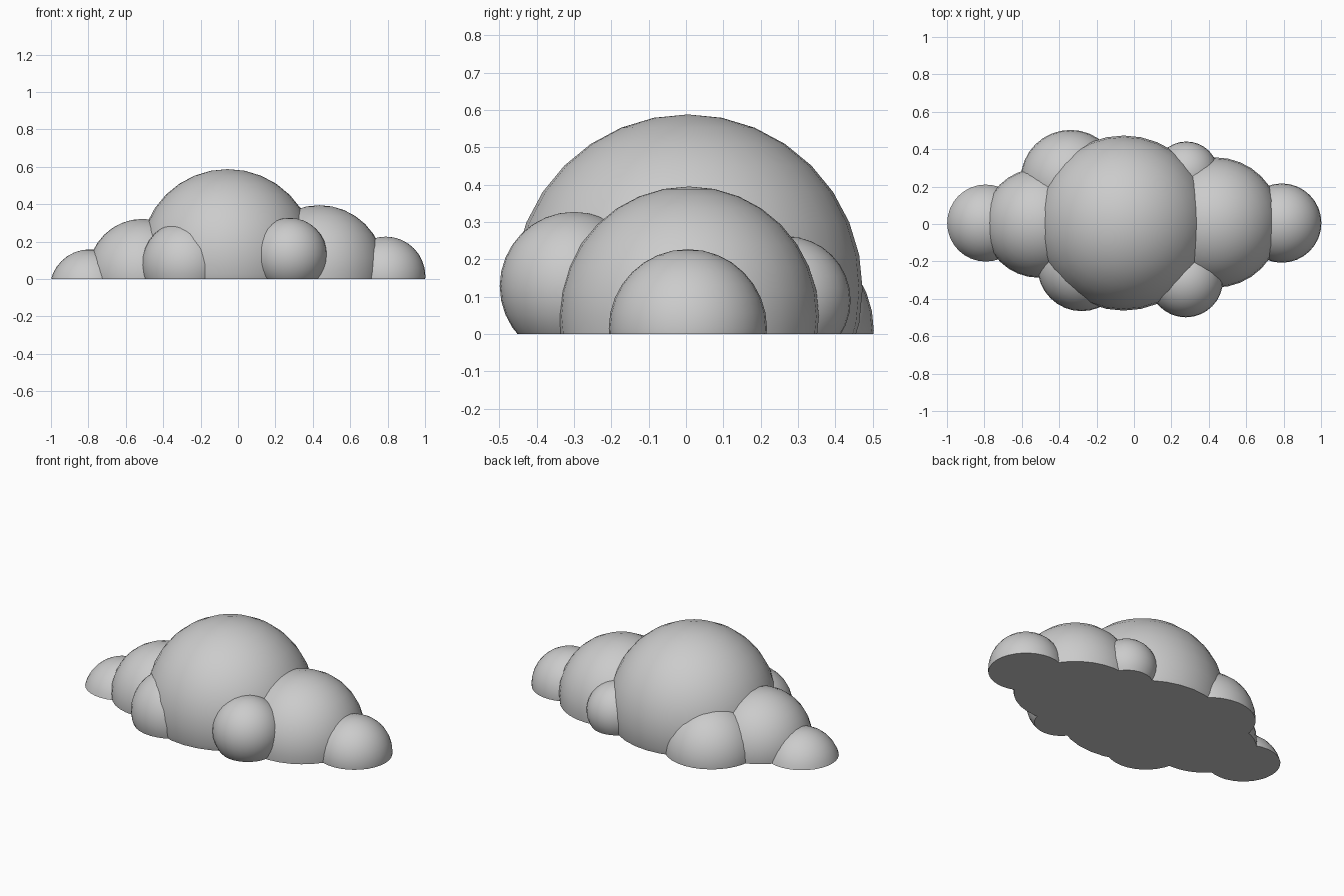
import bpy, bmesh
from mathutils import Matrix

if "Cube" in bpy.data.objects:
    bpy.data.objects.remove(bpy.data.objects["Cube"])

# Cloud puffs: name, centre (x, y, z), radius
PUFFS = [
    ("main_puff",        (-0.055, 0.005, 0.12),  0.468),
    ("right_puff",       (0.435, 0.008, 0.047),  0.348),
    ("right_end_puff",   (0.79, 0.005, 0.015),   0.212),
    ("left_puff",        (-0.51, 0.005, 0.03),   0.292),
    ("left_end_puff",    (-0.793, 0.005, -0.055), 0.214),
    ("front_right_puff", (0.277, -0.30, 0.128),  0.199),
    ("front_left_puff",  (-0.28, -0.23, 0.075),  0.236),
    ("back_left_puff",   (-0.34, 0.237, 0.01),   0.266),
    ("back_right_puff",  (0.28, 0.27, 0.09),     0.171),
]


def puff(name, centre, radius):
    """Smooth sphere sliced flat on the ground plane, with a closed underside."""
    bm = bmesh.new()
    bmesh.ops.create_uvsphere(bm, u_segments=32, v_segments=16, radius=radius,
                              matrix=Matrix.Translation(centre))
    cut = bmesh.ops.bisect_plane(bm, geom=bm.verts[:] + bm.edges[:] + bm.faces[:],
                                 plane_co=(0, 0, 0), plane_no=(0, 0, 1), clear_inner=True)
    rim = [g for g in cut["geom_cut"] if isinstance(g, bmesh.types.BMEdge)]
    bmesh.ops.contextual_create(bm, geom=rim)
    bmesh.ops.recalc_face_normals(bm, faces=bm.faces[:])
    mesh = bpy.data.meshes.new(name)
    bm.to_mesh(mesh)
    bm.free()
    obj = bpy.data.objects.new(name, mesh)
    bpy.context.collection.objects.link(obj)
    return obj


bpy.ops.object.select_all(action='DESELECT')
for name, centre, radius in PUFFS:
    obj = puff(name, centre, radius)
    obj.select_set(True)
    bpy.context.view_layer.objects.active = obj

# Smooth domes, crisp rim at the flat base
bpy.ops.object.shade_smooth_by_angle(angle=0.6)
